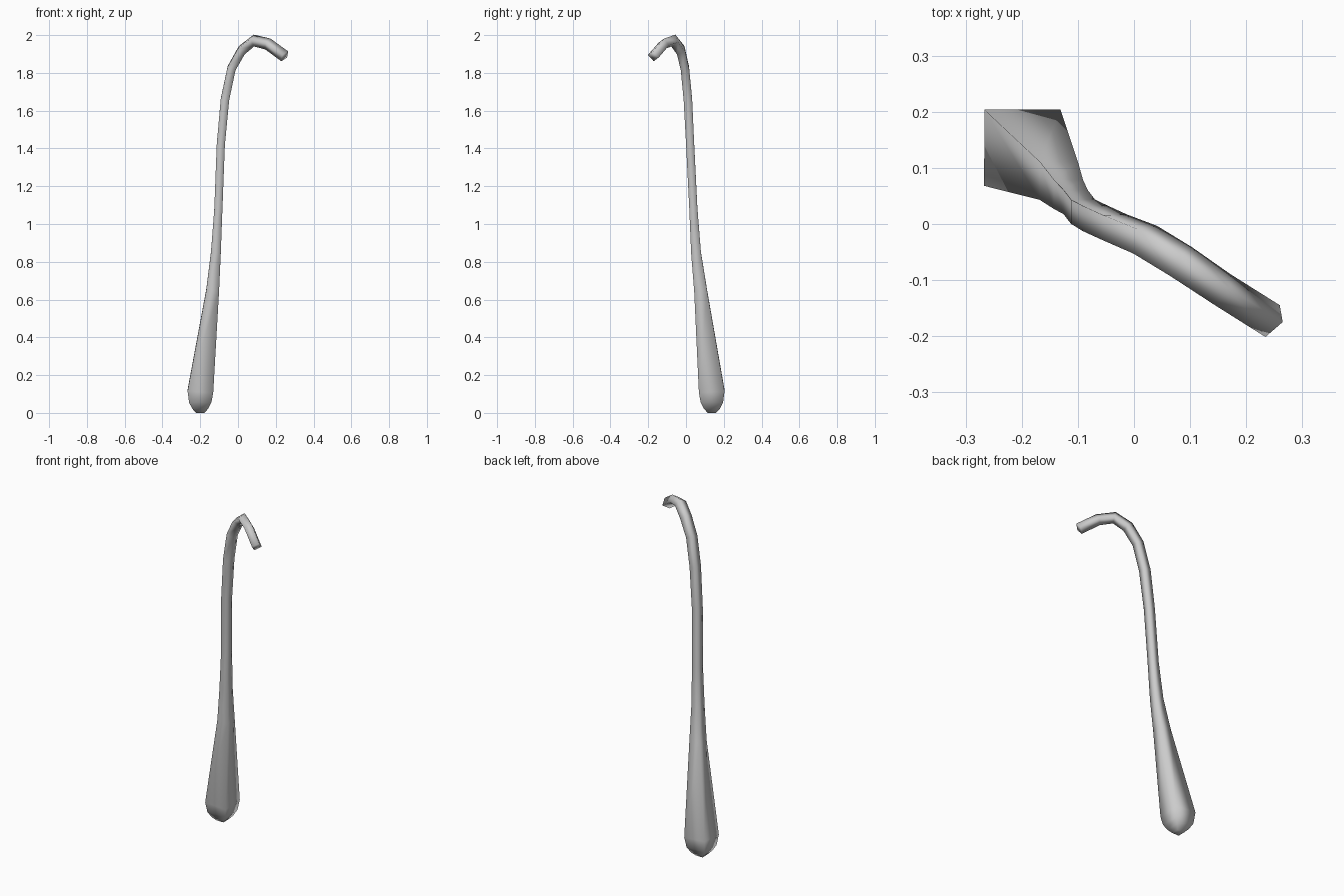
import bpy, bmesh, math
from mathutils import Vector

if "Cube" in bpy.data.objects:
    bpy.data.objects.remove(bpy.data.objects["Cube"])

# centre path and square half-width, from the wide foot up to the hooked tip
path = [
    (-0.20, 0.137, 0.00, 0.022), (-0.20, 0.137, 0.022, 0.042),
    (-0.20, 0.137, 0.055, 0.059), (-0.199, 0.136, 0.115, 0.068),
    (-0.134, 0.077, 0.65, 0.034), (-0.117, 0.053, 0.85, 0.026),
    (-0.104, 0.039, 1.08, 0.0215), (-0.091, 0.022, 1.42, 0.0215),
    (-0.069, 0.010, 1.66, 0.0225), (-0.034, -0.006, 1.825, 0.0225),
    (0.020, -0.028, 1.920, 0.0235), (0.084, -0.067, 1.971, 0.0235),
    (0.158, -0.117, 1.953, 0.0225), (0.247, -0.173, 1.888, 0.0225),
]
pts = [Vector(p[:3]) for p in path]


def tangent(i):
    if i < 3:
        return Vector((0, 0, 1))
    a = (pts[i] - pts[i - 1]).normalized()
    b = (pts[i + 1] - pts[i]).normalized() if i + 1 < len(pts) else a
    return (a + b).normalized()


# sweep a four-sided section along the path
bm = bmesh.new()
rings = []
u, prev = Vector((1, 0, 0)), Vector((0, 0, 1))
for i, p in enumerate(pts):
    t = tangent(i)
    u = prev.rotation_difference(t) @ u
    prev = t
    v = t.cross(u)
    h = path[i][3]
    rings.append([bm.verts.new(p + u * h * a + v * h * b)
                  for a, b in ((-1, -1), (1, -1), (1, 1), (-1, 1))])
for r, s in zip(rings, rings[1:]):
    for k in range(4):
        bm.faces.new((r[k], r[(k + 1) % 4], s[(k + 1) % 4], s[k]))
bm.faces.new(rings[0][::-1])
bm.faces.new(rings[-1])
bmesh.ops.recalc_face_normals(bm, faces=bm.faces)
for f in bm.faces:
    f.smooth = True

mesh = bpy.data.meshes.new("hooked_stalk")
bm.to_mesh(mesh)
bm.free()
stalk = bpy.data.objects.new("hooked_stalk", mesh)
bpy.context.collection.objects.link(stalk)
